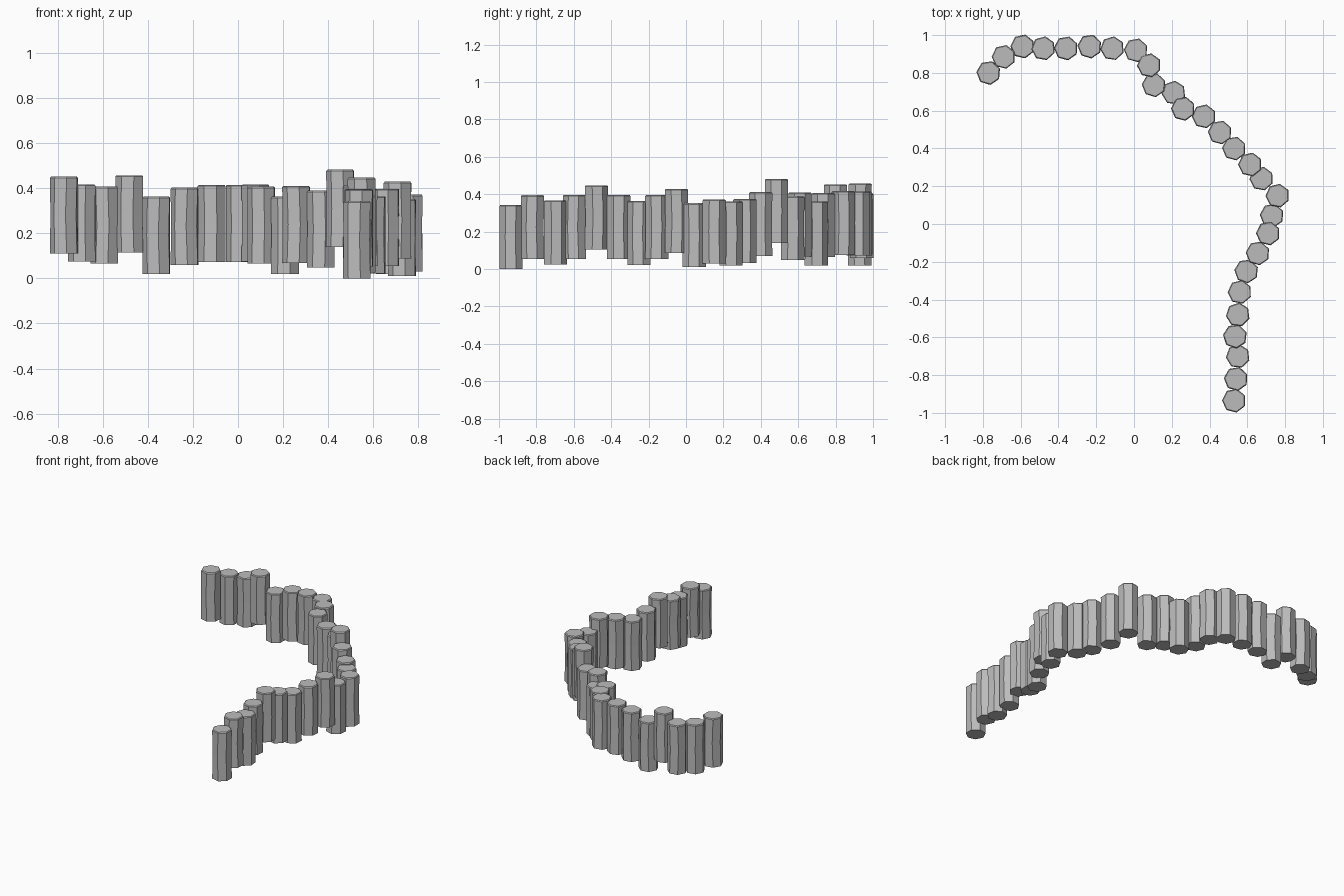
import bpy
import bmesh
import math
import random

cube = bpy.data.objects.get("Cube")
if cube:
    bpy.data.objects.remove(cube, do_unlink=True)

random.seed(4)
SIDES = 7
RADIUS = 0.064
HEIGHT = 0.342

# One plain grey for the whole palisade
grey = bpy.data.materials.new("weathered grey")
grey.use_nodes = True
grey.diffuse_color = (0.5, 0.5, 0.5, 1)
grey.node_tree.nodes["Principled BSDF"].inputs["Base Color"].default_value = grey.diffuse_color

# Post centres and foot heights along the winding line, back right to front left
POSTS = [
    (-.77, .8, .11), (-.69, .885, .075), (-.59, .94, .065), (-.48, .93, .115),
    (-.36, .93, .02), (-.235, .94, .06), (-.115, .93, .073), (.01, .92, .073),
    (.08, .84, .075), (.105, .735, .065), (.21, .695, .02), (.26, .61, .068),
    (.37, .57, .048), (.455, .485, .14), (.53, .4, .07), (.615, .315, .033),
    (.675, .24, .02), (.76, .15, .03), (.73, .045, .01), (.71, -.05, .087),
    (.655, -.155, .055), (.595, -.25, .022), (.56, -.36, .055), (.55, -.48, .105),
    (.535, -.595, .055), (.55, -.7, .025), (.54, -.82, .053), (.53, -.935, 0),
]


def add_ring(bm, radius, z, turn):
    """Add one horizontal ring of corner points."""
    ring = []
    for i in range(SIDES):
        angle = turn + math.tau * i / SIDES
        ring.append(bm.verts.new((radius * math.cos(angle), radius * math.sin(angle), z)))
    return ring


def make_post(name, location):
    """Build a rough-hewn post: slightly twisted waist and chamfered top."""
    turn = math.pi + random.uniform(-0.12, 0.12)
    twist = random.choice((-1, 1)) * random.uniform(0.04, 0.1)
    bm = bmesh.new()
    rings = [
        add_ring(bm, RADIUS, 0, turn),
        add_ring(bm, RADIUS * 0.98, HEIGHT * 0.5, turn + twist),
        add_ring(bm, RADIUS, HEIGHT - 0.006, turn),
        add_ring(bm, RADIUS * 0.92, HEIGHT, turn),
    ]
    for lower, upper in zip(rings, rings[1:]):
        for i in range(SIDES):
            j = (i + 1) % SIDES
            bm.faces.new((lower[i], lower[j], upper[j], upper[i]))
    bm.faces.new(reversed(rings[0]))
    bm.faces.new(rings[-1])
    mesh = bpy.data.meshes.new(name)
    bm.to_mesh(mesh)
    bm.free()
    mesh.materials.append(grey)
    post = bpy.data.objects.new(name, mesh)
    post.location = location
    bpy.context.collection.objects.link(post)
    return post


# Winding row of posts
for number, location in enumerate(POSTS, start=1):
    make_post(f"palisade_post_{number}", location)
